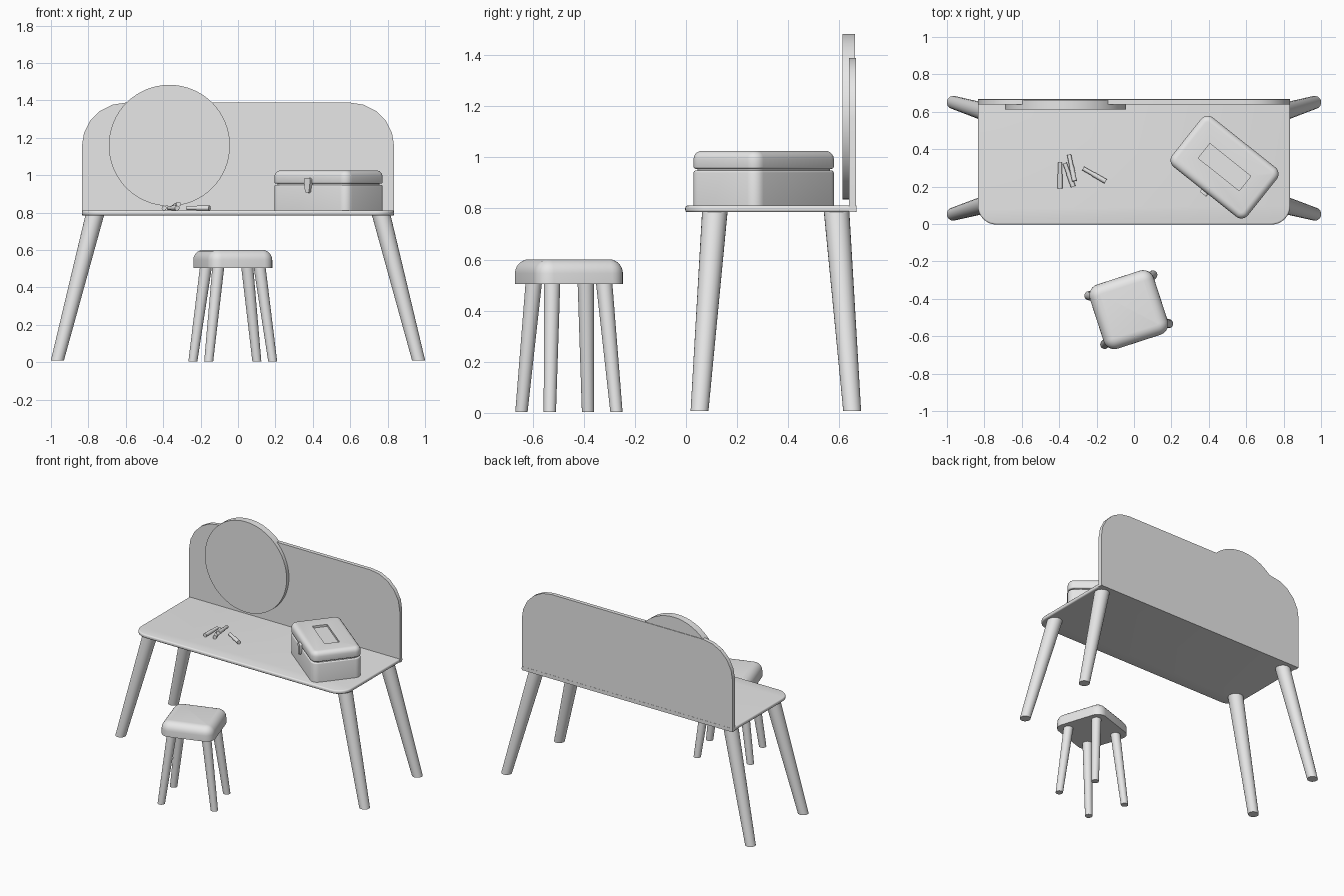
import bpy, bmesh, math
from mathutils import Matrix, Vector

if "Cube" in bpy.data.objects:
    bpy.data.objects.remove(bpy.data.objects["Cube"], do_unlink=True)

GREY = (0.8, 0.8, 0.8, 1)
grey = bpy.data.materials.new("plain_grey")
grey.use_nodes = True
grey.diffuse_color = GREY
grey.node_tree.nodes["Principled BSDF"].inputs["Base Color"].default_value = GREY


def finish(name, bm, matrix):
    """Turn a bmesh into a placed, smooth-shaded object."""
    bmesh.ops.recalc_face_normals(bm, faces=bm.faces)
    mesh = bpy.data.meshes.new(name)
    bm.to_mesh(mesh)
    bm.free()
    mesh.materials.append(grey)
    obj = bpy.data.objects.new(name, mesh)
    obj.matrix_world = matrix
    bpy.context.collection.objects.link(obj)
    smooth(obj)
    return obj


def smooth(obj):
    bpy.ops.object.select_all(action='DESELECT')
    obj.select_set(True)
    bpy.context.view_layer.objects.active = obj
    bpy.ops.object.shade_smooth_by_angle(angle=math.radians(35))


def along(axis, where=lambda m: True):
    """Edges running along one axis."""
    def rule(e):
        d = (e.verts[1].co - e.verts[0].co).normalized()
        return abs(d[axis]) > 0.9 and where((e.verts[0].co + e.verts[1].co) / 2)
    return rule


def rim(half, sign):
    """Edges lying in the top (+1) or bottom (-1) plane."""
    return lambda e: all(abs(v.co.z - sign * half) < 1e-4 for v in e.verts)


def block(name, size, matrix, bevels=(), taper=1.0):
    """Box with a chain of (rule, radius, segments) bevels; taper narrows its base."""
    bm = bmesh.new()
    bmesh.ops.create_cube(bm, size=1)
    for v in bm.verts:
        v.co *= Vector(size)
        if v.co.z < 0:
            v.co.x *= taper
    for rule, radius, segments in bevels:
        bmesh.ops.bevel(bm, geom=[e for e in bm.edges if rule(e)], offset=radius,
                        segments=segments, profile=0.5, affect='EDGES')
    return finish(name, bm, matrix)


def leg(name, foot, top, r_foot, r_top):
    """Tapered, slanted leg with level ends."""
    bm = bmesh.new()
    bmesh.ops.create_cone(bm, cap_ends=True, segments=24, radius1=r_foot,
                          radius2=r_top, depth=2)
    for v in bm.verts:
        base = foot if v.co.z < 0 else top
        v.co = Vector((base[0] + v.co.x, base[1] + v.co.y, base[2]))
    return finish(name, bm, Matrix())


def rod(name, start, end, radius, segments=16):
    bm = bmesh.new()
    axis = Vector(end) - Vector(start)
    bmesh.ops.create_cone(bm, cap_ends=True, segments=segments, radius1=radius,
                          radius2=radius, depth=axis.length)
    turn = axis.to_track_quat('Z', 'Y').to_matrix().to_4x4()
    return finish(name, bm, Matrix.Translation((Vector(start) + Vector(end)) / 2) @ turn)


def place(x, y, z, angle=0):
    return Matrix.Translation((x, y, z)) @ Matrix.Rotation(math.radians(angle), 4, 'Z')


# Desk top: rounded front corners, softened front and side edges
BACK = 0.335
block("desk_top", (1.67, 2 * BACK, 0.026), place(0, 0.332, 0.798), [
    (along(2, lambda m: m.y < 0), 0.1, 8),
    (lambda e: (rim(0.013, 1)(e) or rim(0.013, -1)(e))
     and min(v.co.y for v in e.verts) < BACK - 0.001, 0.009, 3)])

# Back panel with two rounded upper corners
block("back_panel", (1.67, 0.028, 0.603), place(0, 0.652, 1.0865),
      [(along(1, lambda m: m.z > 0), 0.235, 5)])

# Round mirror
rod("mirror", (-0.367, 0.612, 1.159), (-0.367, 0.662, 1.159), 0.324, 64)

# Desk legs
for side, sx in (("left", 1), ("right", -1)):
    leg(f"desk_front_{side}_leg", (sx * 0.966, 0.053, 0.008), (sx * 0.765, 0.113, 0.79), 0.035, 0.05)
    leg(f"desk_back_{side}_leg", (sx * 0.966, 0.65, 0.008), (sx * 0.765, 0.589, 0.79), 0.035, 0.05)

# Stool: cushioned seat and four splayed legs
stool = place(-0.028, -0.458, 0, 18)
block("stool_seat", (0.36, 0.36, 0.096), stool @ place(0, 0, 0.553),
      [(along(2), 0.06, 6), (rim(0.048, 1), 0.055, 6)])
for end, sy in (("front", -1), ("back", 1)):
    for side, sx in (("left", 1), ("right", -1)):
        leg(f"stool_{end}_{side}_leg", stool @ Vector((sx * 0.18, sy * 0.137, 0.003)),
            stool @ Vector((sx * 0.116, sy * 0.107, 0.51)), 0.024, 0.032)

# Jewellery box: body, seam, lid with a sunken top, clasp
case = place(0.484, 0.304, 0, -38.5)
corners = (along(2), 0.045, 6)
block("box_body", (0.517, 0.337, 0.138), case @ place(0, 0, 0.879),
      [corners, (rim(0.069, 1), 0.008, 3)])
block("box_seam", (0.495, 0.315, 0.04), case @ place(0, 0, 0.952), [corners])
lid = block("box_lid", (0.517, 0.337, 0.07), case @ place(0, 0, 0.99),
            [corners, (rim(0.035, 1), 0.032, 5), (rim(0.035, -1), 0.008, 3)])

cutter = block("lid_cutter", (0.34, 0.16, 0.03), case @ place(0, 0, 1.025))
cutter.hide_render = True
for v in cutter.data.vertices:
    # sloping walls: the floor is smaller than the opening
    shrink = 0.03 if v.co.z < 0 else -0.03
    v.co.x -= math.copysign(shrink, v.co.x)
    v.co.y -= math.copysign(shrink, v.co.y)
cut = lid.modifiers.new("sunken_top", 'BOOLEAN')
cut.operation = 'DIFFERENCE'
cut.solver = 'EXACT'
cut.object = cutter
bpy.context.view_layer.objects.active = lid
bpy.ops.object.modifier_apply(modifier=cut.name)
bpy.data.objects.remove(cutter, do_unlink=True)
smooth(lid)

block("box_clasp", (0.046, 0.03, 0.08), case @ place(0, -0.17, 0.944),
      [(along(1), 0.011, 4)], taper=0.55)

# Lipsticks scattered on the desk: wide tube and slimmer cap
sticks = [((-0.395, 0.19), (-0.395, 0.33), 0.824, 0.824),
          ((-0.325, 0.2), (-0.37, 0.325), 0.824, 0.824),
          ((-0.318, 0.23), (-0.347, 0.37), 0.845, 0.83),
          ((-0.152, 0.228), (-0.272, 0.297), 0.824, 0.824)]
for i, (a, b, za, zb) in enumerate(sticks, 1):
    start, end = Vector((*a, za)), Vector((*b, zb))
    middle = start.lerp(end, 0.55)
    rod(f"lipstick_tube_{i}", start, middle, 0.013)
    rod(f"lipstick_cap_{i}", middle, end, 0.011)
